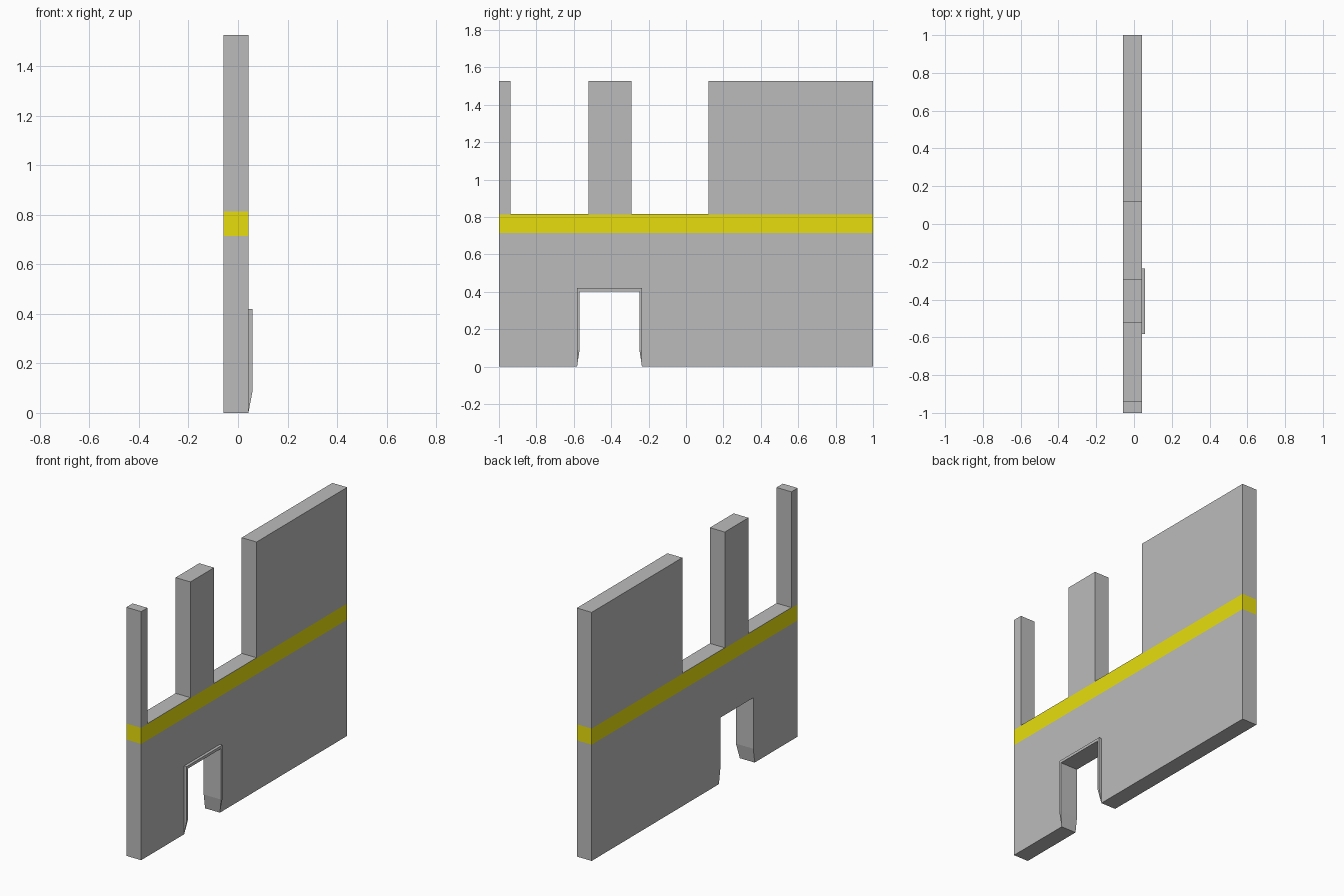
import bpy, bmesh

if "Cube" in bpy.data.objects:
    bpy.data.objects.remove(bpy.data.objects["Cube"])

X_BACK, X_FACE, X_TRIM = -0.059, 0.042, 0.059
BAND_LOW, BAND_HIGH = 0.714, 0.813
SILL, TOP = 0.816, 1.527
DOOR_L, DOOR_R, DOOR_TOP = -0.583, -0.235, 0.42


def material(name, rgb):
    m = bpy.data.materials.new(name)
    m.diffuse_color = (*rgb, 1)
    m.use_nodes = True
    m.node_tree.nodes["Principled BSDF"].inputs["Base Color"].default_value = m.diffuse_color
    return m


def make_object(name, bm, mats):
    bmesh.ops.recalc_face_normals(bm, faces=bm.faces[:])
    me = bpy.data.meshes.new(name)
    bm.to_mesh(me)
    bm.free()
    for m in mats:
        me.materials.append(m)
    ob = bpy.data.objects.new(name, me)
    bpy.context.collection.objects.link(ob)
    return ob


grey = material("wall grey", (0.5, 0.5, 0.5))
yellow = material("stripe yellow", (0.8, 0.73, 0.004))

# Wall: one side profile with door notch and two open-topped windows
profile = [(-1, 0), (DOOR_L, 0), (DOOR_L, DOOR_TOP), (DOOR_R, DOOR_TOP), (DOOR_R, 0), (1, 0),
           (1, TOP), (0.12, TOP), (0.12, SILL), (-0.292, SILL), (-0.292, TOP),
           (-0.522, TOP), (-0.522, SILL), (-0.939, SILL), (-0.939, TOP), (-1, TOP)]
bm = bmesh.new()
face = bm.faces.new([bm.verts.new((X_BACK, y, z)) for y, z in profile])
ext = bmesh.ops.extrude_face_region(bm, geom=[face], use_keep_orig=True)
moved = [v for v in ext["geom"] if isinstance(v, bmesh.types.BMVert)]
bmesh.ops.translate(bm, verts=moved, vec=(X_FACE - X_BACK, 0, 0))

# Stripe: cut at both heights and colour the faces between
for z in (BAND_LOW, BAND_HIGH):
    bmesh.ops.bisect_plane(bm, geom=bm.verts[:] + bm.edges[:] + bm.faces[:],
                           plane_co=(0, 0, z), plane_no=(0, 0, 1))
for f in bm.faces:
    if BAND_LOW < f.calc_center_median().z < BAND_HIGH:
        f.material_index = 1
make_object("wall", bm, [grey, yellow])

# Door frame: lining swept around the opening, tapering to nothing at the floor
T, H, LINTEL = 0.014, 0.09, 0.403
half = [(0.0005, 0, 0, X_FACE), (T, H, H, X_TRIM), (T, LINTEL, DOOR_TOP, X_TRIM)]
stations = [(DOOR_L + t, zi, DOOR_L, zo, x) for t, zi, zo, x in half]
stations += [(DOOR_R - t, zi, DOOR_R, zo, x) for t, zi, zo, x in reversed(half)]
bm = bmesh.new()
rings = [[bm.verts.new(c) for c in ((X_BACK, yi, zi), (x, yi, zi), (x, yo, zo), (X_BACK, yo, zo))]
         for yi, zi, yo, zo, x in stations]
for a, b in zip(rings, rings[1:]):
    for i in range(4):
        j = (i + 1) % 4
        bm.faces.new((a[i], a[j], b[j], b[i]))
bm.faces.new(rings[0])
bm.faces.new(rings[-1])
make_object("door_frame", bm, [grey])
